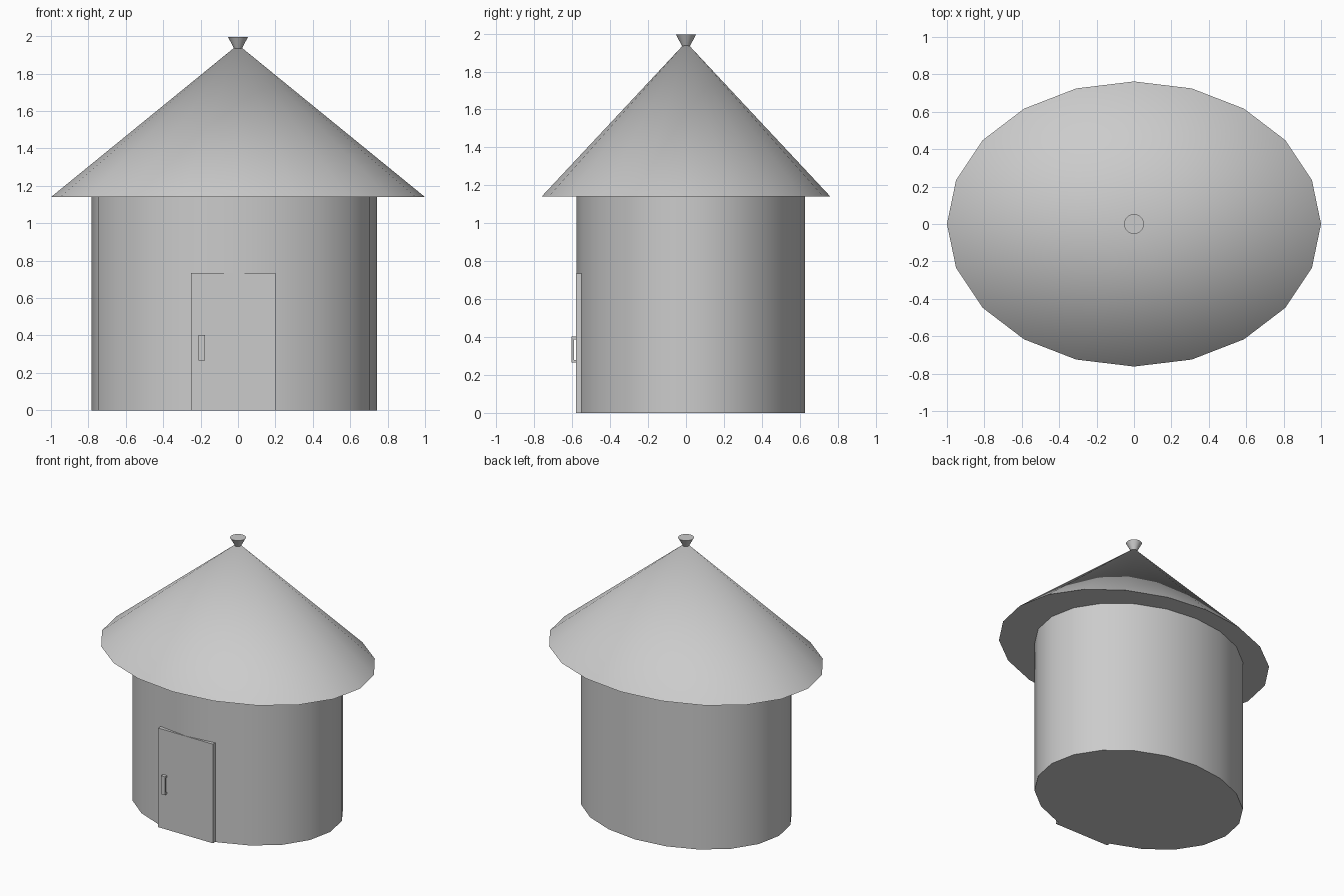
import bpy
import math

if "Cube" in bpy.data.objects:
    bpy.data.objects.remove(bpy.data.objects["Cube"])


def smooth(obj, angle=40):
    bpy.ops.object.select_all(action='DESELECT')
    obj.select_set(True)
    bpy.context.view_layer.objects.active = obj
    bpy.ops.object.shade_smooth_by_angle(angle=math.radians(angle))


def elliptic_cone(name, centre, rx, ry, z0, z1, bottom=1.0, top=1.0, sides=20):
    """Upright cone or cylinder with an elliptical footprint."""
    bpy.ops.mesh.primitive_cone_add(
        vertices=sides, radius1=bottom, radius2=top, depth=z1 - z0,
        location=(centre[0], centre[1], (z0 + z1) / 2))
    obj = bpy.context.object
    obj.name = name
    obj.scale = (rx, ry, 1)
    bpy.ops.object.transform_apply(location=False, rotation=False, scale=True)
    smooth(obj)
    return obj


def box(name, lo, hi):
    bpy.ops.mesh.primitive_cube_add(
        size=1, location=[(a + b) / 2 for a, b in zip(lo, hi)])
    obj = bpy.context.object
    obj.name = name
    obj.scale = [b - a for a, b in zip(lo, hi)]
    bpy.ops.object.transform_apply(location=False, rotation=False, scale=True)
    return obj


# Round wall, slightly off centre under the roof
elliptic_cone("wall", (-0.02, 0.025), 0.762, 0.603, 0.0, 1.14)

# Conical roof with overhanging eaves
elliptic_cone("roof", (0, 0), 1.0, 0.762, 1.14, 1.955, top=0.0)

# Flared cap on the roof tip
elliptic_cone("roof_finial", (0, 0), 0.053, 0.053, 1.935, 1.995,
              bottom=0.4, top=1.0, sides=32)

# Door slab
box("door", (-0.25, -0.579, 0.0), (0.20, -0.55, 0.735))

# Door handle: grip held by two posts
hx0, hx1 = -0.21, -0.177
box("handle_grip", (hx0, -0.604, 0.265), (hx1, -0.591, 0.402))
for label, z in (("lower", 0.265), ("upper", 0.387)):
    box(f"handle_{label}_post", (hx0, -0.592, z), (hx1, -0.575, z + 0.015))
